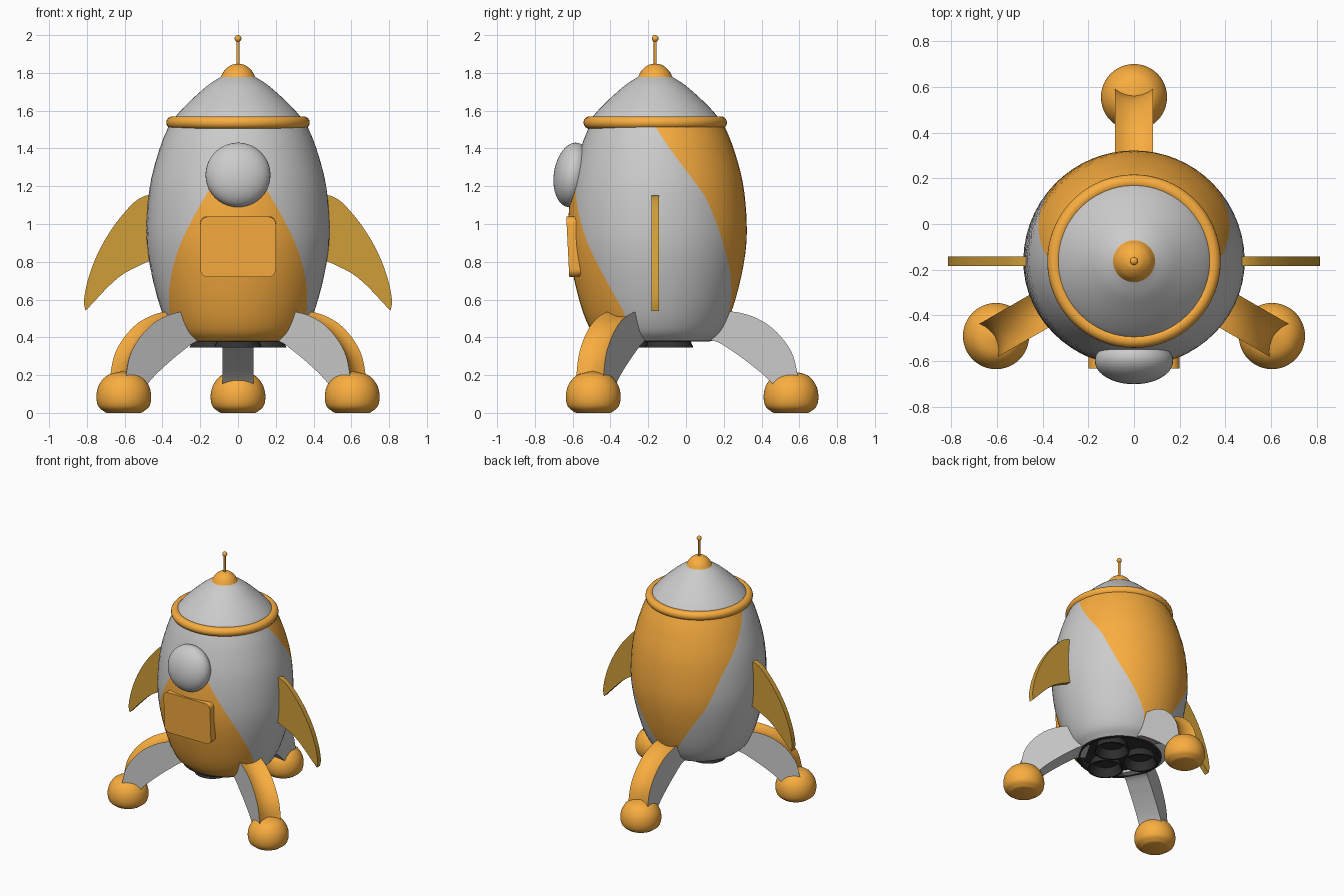
import bpy, bmesh
from math import sin, cos, pi, radians
from mathutils import Vector

if "Cube" in bpy.data.objects:
    bpy.data.objects.remove(bpy.data.objects["Cube"])

AXIS_Y = -0.163      # body axis
LEG_Y = -0.142       # centre of the leg tripod


def material(name, rgb):
    m = bpy.data.materials.new(name)
    m.diffuse_color = (*rgb, 1)
    m.use_nodes = True
    m.node_tree.nodes["Principled BSDF"].inputs["Base Color"].default_value = m.diffuse_color
    return m


ORANGE = material("orange", (0.95, 0.42, 0.05))
BROWN = material("dark_orange", (0.62, 0.34, 0.04))
BLACK = material("black", (0.03, 0.03, 0.03))
GREY = material("grey", (0.8, 0.8, 0.8))


def finish(bm, name, mats=(), angle=35):
    bmesh.ops.remove_doubles(bm, verts=bm.verts, dist=0.0003)
    bmesh.ops.recalc_face_normals(bm, faces=bm.faces)
    me = bpy.data.meshes.new(name)
    bm.to_mesh(me)
    bm.free()
    ob = bpy.data.objects.new(name, me)
    bpy.context.collection.objects.link(ob)
    for m in mats:
        me.materials.append(m)
    bpy.ops.object.select_all(action='DESELECT')
    ob.select_set(True)
    bpy.context.view_layer.objects.active = ob
    bpy.ops.object.shade_smooth_by_angle(angle=radians(angle))
    return ob


def smooth_points(pts, n=5):
    """Catmull-Rom curve through 2D points."""
    p = [Vector(q) for q in pts]
    p = [2 * p[0] - p[1]] + p + [2 * p[-1] - p[-2]]
    out = []
    for a, b, c, d in zip(p, p[1:], p[2:], p[3:]):
        for i in range(n):
            t = i / n
            out.append(0.5 * (2 * b + (c - a) * t + (2 * a - 5 * b + 4 * c - d) * t * t
                              + (3 * b - a - 3 * c + d) * t ** 3))
    return out + [p[-2]]


def interp(x, table):
    for (x0, y0), (x1, y1) in zip(table, table[1:]):
        if x <= x1:
            return y0 + (y1 - y0) * max(0, x - x0) / (x1 - x0)
    return table[-1][1]


def loft(bm, rings, closed=True):
    """Bridge rows of points; returns faces by row."""
    rows = [[bm.verts.new(p) for p in r] for r in rings]
    faces = []
    for r0, r1 in zip(rows, rows[1:]):
        n = len(r0)
        faces.append([bm.faces.new((r0[i], r0[(i + 1) % n], r1[(i + 1) % n], r1[i]))
                      for i in range(n if closed else n - 1)])
    return rows, faces


def lathe(name, prof, centre, mats=(), seg=48):
    bm = bmesh.new()
    loft(bm, [[(centre[0] + r * cos(2 * pi * i / seg), centre[1] + r * sin(2 * pi * i / seg), z)
               for i in range(seg)] for r, z in prof])
    return finish(bm, name, mats)


def plate(name, outline, y0, y1, mats):
    """Extrude an (x, z) outline between two y values."""
    bm = bmesh.new()
    rows, _ = loft(bm, [[(x, y, z) for x, z in outline] for y in (y0, y1)])
    for r in rows:
        bm.faces.new(r)
    return finish(bm, name, mats)


# Body shell: edge loops follow the borders of the painted panels
front_edge = [(0.38, 66), (0.54, 64), (1.19, 18.4), (1.41, 0), (1.6, 0)]
back_edge = [(0.38, 10), (0.535, 14), (0.865, 40), (1.145, 56), (1.54, 92)]
profile = smooth_points([(0.30, 0.38), (0.36, 0.44), (0.415, 0.57), (0.465, 0.77), (0.485, 0.96),
                         (0.467, 1.2), (0.415, 1.4), (0.36, 1.535)])
N = 16
rings = []
for r, z in profile:
    a, b = interp(z, front_edge), interp(z, back_edge)
    stops = [-a, a, 180 - b, 180 + b, 360 - a]
    ring = []
    for s0, s1 in zip(stops, stops[1:]):
        for i in range(N):
            t = radians(s0 + (s1 - s0) * i / N)
            y = -r * cos(t)
            ring.append((r * sin(t), AXIS_Y + (y * 0.95 if y < 0 else y), z))
    rings.append(ring)
bm = bmesh.new()
for row in loft(bm, rings)[1]:
    for i, f in enumerate(row):
        f.material_index = 1 if (i // N) % 2 == 0 else 0
finish(bm, "body", (GREY, ORANGE), 50)

# Nose, cap, collar and antenna
C = (0, AXIS_Y)
lathe("nose", smooth_points([(0.35, 1.535), (0.325, 1.575), (0.27, 1.635), (0.2, 1.7),
                             (0.145, 1.745), (0.08, 1.785)]), C)
lathe("nose_cap", smooth_points([(0.092, 1.778), (0.07, 1.815), (0.035, 1.842), (0, 1.848)]), C, (ORANGE,))
lathe("collar_ring", [(0.347 + 0.033 * cos(2 * pi * i / 16), 1.537 + 0.033 * sin(2 * pi * i / 16))
                      for i in range(17)], C, (ORANGE,), 64)
lathe("antenna_rod", [(0.008, 1.84), (0.008, 1.98)], C, (ORANGE,), 12)
lathe("antenna_ball", [(0.018 * sin(pi * i / 10), 1.982 - 0.018 * cos(pi * i / 10))
                       for i in range(11)], C, (ORANGE,), 20)

# Round bulging window
bm = bmesh.new()
bmesh.ops.create_uvsphere(bm, u_segments=40, v_segments=20, radius=1)
window = finish(bm, "window")
window.scale = (0.172, 0.1, 0.172)
window.location = (0, -0.6, 1.26)
window.rotation_euler.x = -0.15

# Door with rounded corners, tilted with the hull
outline = []
for cx, cz, start in ((0.16, 0.12, 0), (-0.16, 0.12, 90), (-0.16, -0.12, 180), (0.16, -0.12, 270)):
    for i in range(7):
        t = radians(start + 15 * i)
        outline.append((cx + 0.04 * cos(t), cz + 0.04 * sin(t)))
door = plate("door", outline, -0.022, 0.04, (ORANGE,))
door.location = (0, -0.604, 0.88)
door.rotation_euler.x = 0.05

# Side fins
upper = smooth_points([(0.49, 1.15), (0.55, 1.115), (0.65, 1.0), (0.735, 0.86), (0.79, 0.72), (0.815, 0.6),
                       (0.808, 0.54)], 3)
lower = smooth_points([(0.77, 0.58), (0.68, 0.675), (0.6, 0.74), (0.48, 0.8)], 3)
fin = [(0.44, 1.15), *upper, *lower, (0.44, 0.81)]
for side, label in ((1, "right"), (-1, "left")):
    plate("fin_" + label, [(side * x, z) for x, z in fin], AXIS_Y - 0.02, AXIS_Y + 0.02, (BROWN,))

# Legs with a grooved orange outer face, and rounded feet
outer = smooth_points([(0.3, 0.535), (0.4, 0.535), (0.5, 0.508), (0.585, 0.46), (0.66, 0.385),
                       (0.71, 0.3), (0.735, 0.19)], 4)
inner = smooth_points([(0.24, 0.385), (0.31, 0.375), (0.39, 0.325), (0.46, 0.275), (0.53, 0.22),
                       (0.58, 0.175), (0.62, 0.13)], 4)
foot = smooth_points([(0.1, 0.004), (0.135, 0.035), (0.145, 0.09), (0.13, 0.15), (0.085, 0.2), (0, 0.222)])
W, G = 0.083, 8
for label, deg in (("back", 90), ("right", -30), ("left", 210)):
    d = Vector((cos(radians(deg)), sin(radians(deg)), 0))
    side = Vector((-d.y, d.x, 0))
    base = Vector((0, LEG_Y, 0))

    def place(p, s):
        return base + d * p.x + side * s + Vector((0, 0, p.y))

    rings = []
    for o, n in zip(outer, inner):
        inward = (n - o).normalized()
        ring = [place(o + inward * 0.028 * (1 - (2 * i / G - 1) ** 2), W * (2 * i / G - 1))
                for i in range(G + 1)]
        rings.append(ring + [place(n, W), place(n, -W)])
    bm = bmesh.new()
    rows, faces = loft(bm, rings)
    for row in faces:
        for f in row[:G]:
            f.material_index = 1
    for r in (rows[0], rows[-1]):
        bm.faces.new(r)
    finish(bm, "leg_" + label, (GREY, ORANGE))
    c = base + d * 0.698
    lathe("foot_" + label, [(0, 0), (0.09, 0)] + foot, (c.x, c.y), (ORANGE,))

# Engine bay and three nozzles
lathe("engine_bay", [(0.3, 0.38), (0.275, 0.378), (0.265, 0.41), (0, 0.41)], C, (BLACK,))
for k, deg in enumerate((30, 150, 270)):
    t = radians(deg)
    lathe(f"nozzle_{k + 1}", [(0.1, 0.41), (0.127, 0.345), (0.115, 0.345), (0.085, 0.405), (0, 0.405)],
          (0.15 * cos(t), AXIS_Y + 0.15 * sin(t)), (BLACK,), 32)
